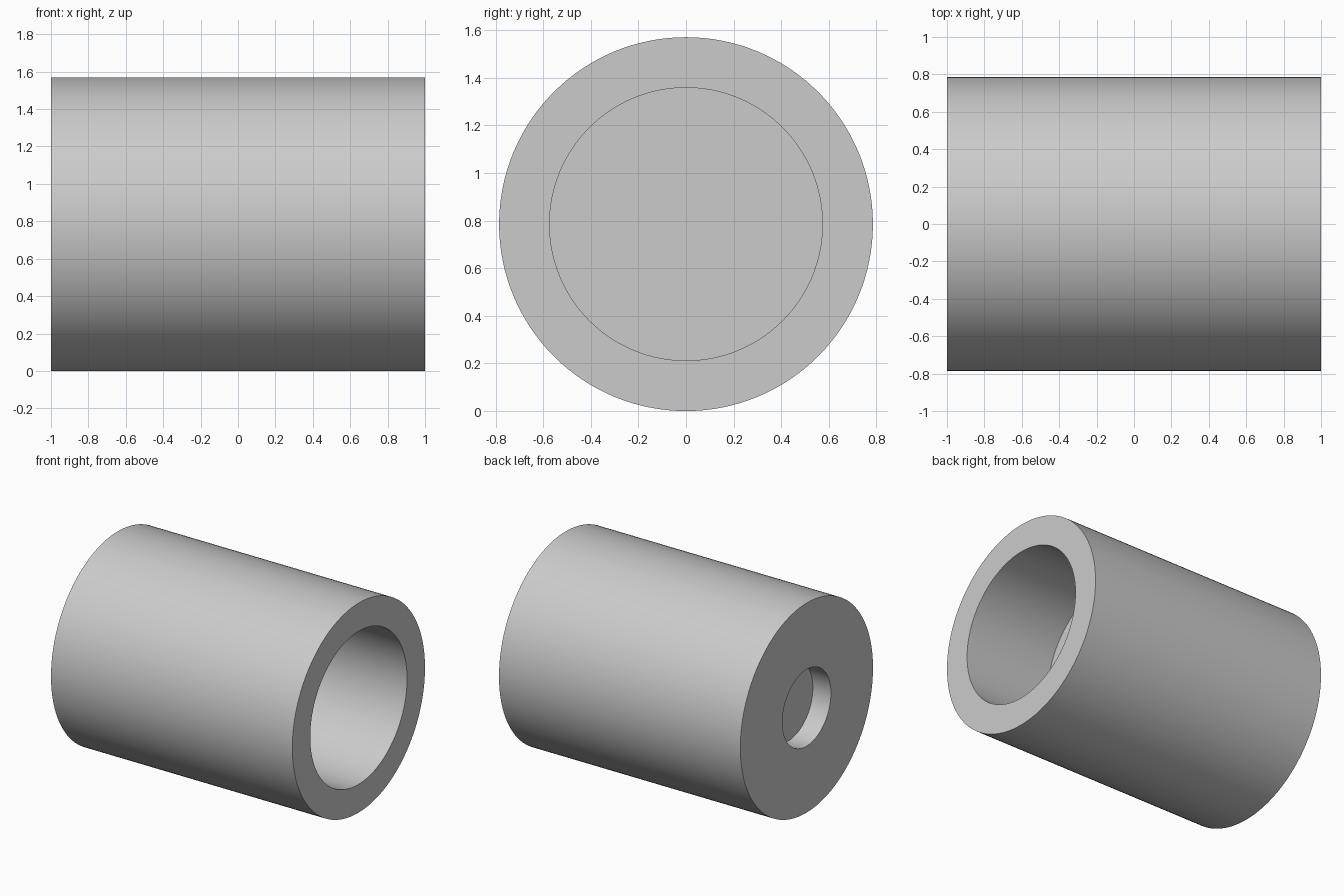
import bpy, bmesh, math

if "Cube" in bpy.data.objects:
    bpy.data.objects.remove(bpy.data.objects["Cube"])

R, BORE, HOLE = 0.785, 0.573, 0.287
SEG = 128

# (x, radius) profile from the rear recess, round the outside, into the bore
profile = [(-0.85, 0), (-0.85, HOLE), (-1, HOLE), (-1, R),
           (1, R), (1, BORE), (0.28, BORE), (0.28, 0)]

bm = bmesh.new()
verts = [bm.verts.new((x, 0, r)) for x, r in profile]
edges = [bm.edges.new(p) for p in zip(verts, verts[1:])]
bmesh.ops.spin(bm, geom=verts + edges, cent=(0, 0, 0), axis=(1, 0, 0),
               angle=math.tau, steps=SEG, use_duplicate=False)
bmesh.ops.remove_doubles(bm, verts=bm.verts, dist=1e-4)
bmesh.ops.recalc_face_normals(bm, faces=bm.faces)
mesh = bpy.data.meshes.new("sleeve")
bm.to_mesh(mesh)
bm.free()

# Bored cylinder lying along x
sleeve = bpy.data.objects.new("sleeve", mesh)
bpy.context.collection.objects.link(sleeve)
sleeve.location.z = R
mat = bpy.data.materials.new("plain grey")
mat.diffuse_color = (0.6, 0.6, 0.6, 1)
mat.use_nodes = True
mat.node_tree.nodes["Principled BSDF"].inputs["Base Color"].default_value = mat.diffuse_color
mesh.materials.append(mat)

bpy.context.view_layer.objects.active = sleeve
sleeve.select_set(True)
bpy.ops.object.shade_smooth_by_angle(angle=math.radians(30))
